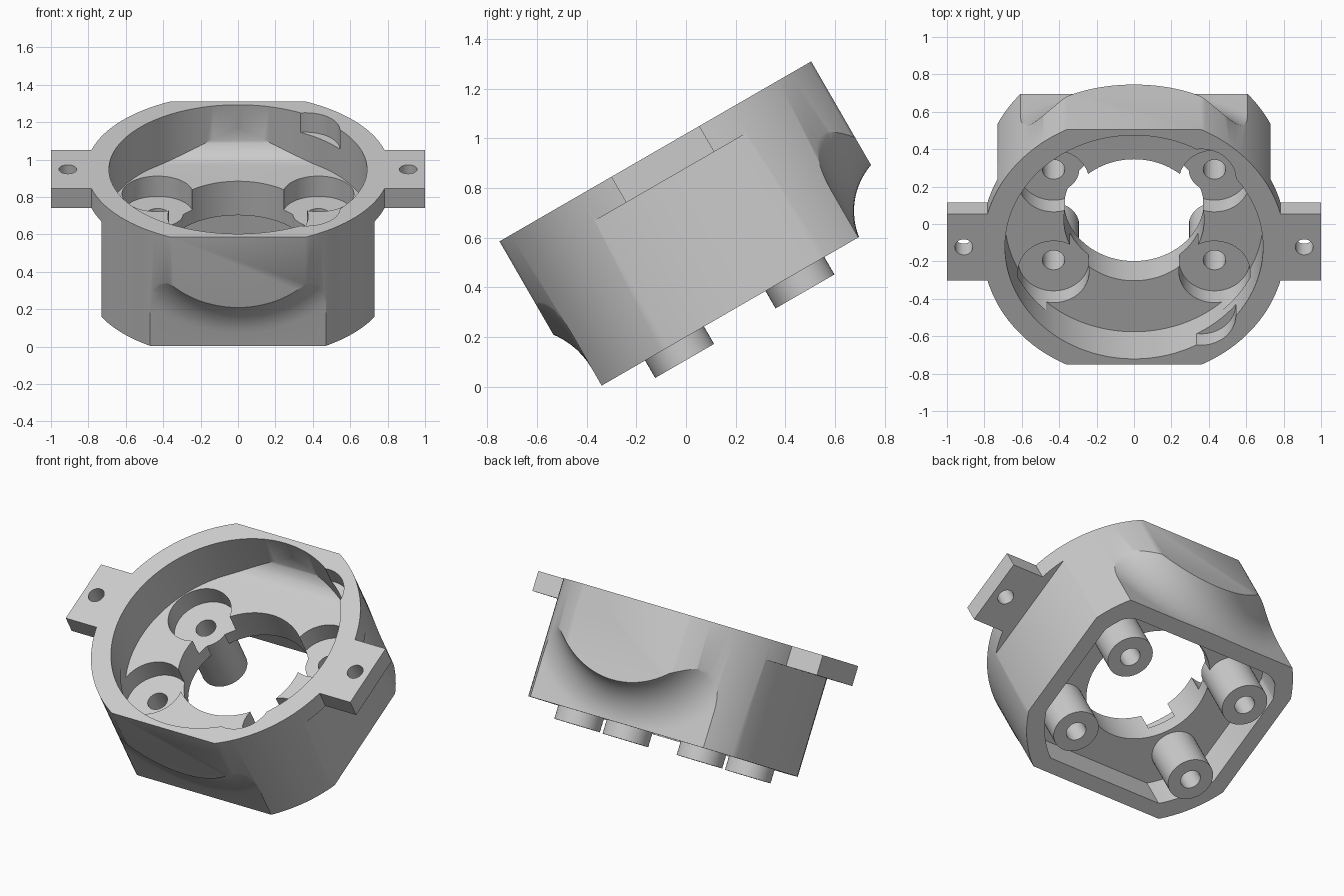
import bpy, bmesh, math
from mathutils import Matrix

old = bpy.data.objects.get("Cube")
if old:
    bpy.data.objects.remove(old, do_unlink=True)

grey = bpy.data.materials.new("light_grey")
grey.use_nodes = True
COLOUR = (0.6, 0.6, 0.6, 1)
grey.diffuse_color = COLOUR
grey.node_tree.nodes["Principled BSDF"].inputs["Base Color"].default_value = COLOUR


def finish(name, bm):
    bmesh.ops.recalc_face_normals(bm, faces=bm.faces)
    mesh = bpy.data.meshes.new(name)
    bm.to_mesh(mesh)
    bm.free()
    mesh.materials.append(grey)
    ob = bpy.data.objects.new(name, mesh)
    bpy.context.collection.objects.link(ob)
    return ob


def cylinder(name, x, y, radius, top, bottom, sides=48):
    """Upright cylinder; top and bottom are depths below the rim plane."""
    bm = bmesh.new()
    bmesh.ops.create_cone(bm, cap_ends=True, segments=sides, radius1=radius,
                          radius2=radius, depth=bottom - top,
                          matrix=Matrix.Translation((x, y, -(top + bottom) / 2)))
    return finish(name, bm)


def box(name, x0, x1, y0, y1, top, bottom):
    bm = bmesh.new()
    centre = Matrix.Translation(((x0 + x1) / 2, (y0 + y1) / 2, -(top + bottom) / 2))
    size = Matrix.Diagonal((x1 - x0, y1 - y0, bottom - top, 1))
    bmesh.ops.create_cube(bm, size=1, matrix=centre @ size)
    return finish(name, bm)


def combine(target, tool, operation="DIFFERENCE"):
    """Apply a boolean and discard the tool."""
    mod = target.modifiers.new("cut", "BOOLEAN")
    mod.operation = operation
    mod.solver = "EXACT"
    mod.object = tool
    bpy.ops.object.select_all(action="DESELECT")
    bpy.context.view_layer.objects.active = target
    target.select_set(True)
    bpy.ops.object.modifier_apply(modifier=mod.name)
    bpy.data.objects.remove(tool, do_unlink=True)


def scoop(side, inner, major, tube, steps=96):
    """Ring cutter turned about the y axis: a concave arc running into a flat."""
    arc = [(major - tube * math.cos(a), inner + tube * (1 - math.sin(a)))
           for a in [i * math.pi / 32 for i in range(17)]]
    profile = [(major - tube, 1.2)] + arc + [(1.6, inner), (1.6, 1.2)]
    bm = bmesh.new()
    rings = []
    for s in range(steps):
        t = 2 * math.pi * s / steps
        rings.append([bm.verts.new((r * math.cos(t), side * v, 0.09 + r * math.sin(t)))
                      for r, v in profile])
    n = len(profile)
    for s in range(steps):
        a, b = rings[s], rings[(s + 1) % steps]
        for i in range(n):
            j = (i + 1) % n
            bm.faces.new((a[i], a[j], b[j], b[i]))
    return finish("scoop_cutter", bm)


DEPTH = 0.709
bosses = [(x, y) for x in (-0.43, 0.43) for y in (-0.32, 0.24)]

# Outer shell: round drum with front, back and side flats
body = cylinder("housing", 0, 0, 0.81, 0, DEPTH, 128)
combine(body, box("flats", -1, 1, -0.725, 0.725, -0.1, 1), "INTERSECT")
for s in (-1, 1):
    x0, x1 = sorted((s * 0.73, s * 1.2))
    combine(body, box("side_flat", x0, x1, -1, 1, 0.12, 1))

# Concave scoops low on the front and back
combine(body, scoop(-1, 0.659, 0.72, 0.324))
combine(body, scoop(1, 0.535, 0.84, 0.284))

# Mounting ears with screw holes
for s in (-1, 1):
    x0, x1 = sorted((s * 0.72, s * 1.0))
    combine(body, box("ear", x0, x1, -0.205, 0.205, 0, 0.12), "UNION")
    combine(body, cylinder("ear_hole", s * 0.91, 0, 0.048, -0.1, 0.3, 32))

# Upper bore, with a fillet left along the back of its floor
bore = cylinder("bore", 0, 0, 0.69, -0.1, 0.29, 128)
fillet = box("fillet", -0.8, 0.8, 0.546, 0.9, 0.15, 0.4)
bm = bmesh.new()
bmesh.ops.create_cone(bm, cap_ends=True, segments=64, radius1=0.144, radius2=0.144,
                      depth=2, matrix=Matrix.Translation((0, 0.546, -0.146))
                      @ Matrix.Rotation(math.pi / 2, 4, "Y"))
combine(fillet, finish("fillet_round", bm))
combine(bore, fillet)
combine(body, bore)

# Shallow notches in the rim wall
for y in (-0.42, 0.42):
    combine(body, cylinder("rim_notch", 0.36, y, 0.185, -0.1, 0.12))

# Underside cavity with rounded corners
cavity = cylinder("cavity", 0, 0, 0.70, 0.5, 0.9, 96)
bm = bmesh.new()
bmesh.ops.create_cube(bm, size=1, matrix=Matrix.Translation((0, -0.065, -0.7))
                      @ Matrix.Diagonal((1.26, 1.01, 0.6, 1)))
uprights = [e for e in bm.edges if abs(e.verts[0].co.z - e.verts[1].co.z) > 0.1]
bmesh.ops.bevel(bm, geom=uprights, offset=0.16, segments=8, profile=0.5,
                affect="EDGES")
combine(cavity, finish("cavity_limits", bm), "INTERSECT")
combine(body, cavity)

# Central opening
combine(body, cylinder("opening", 0, 0, 0.375, 0, 1, 96))

# Four screw bosses, counterbored from above
for x, y in bosses:
    combine(body, cylinder("boss", x, y, 0.137, 0.40, 0.79), "UNION")
for x, y in bosses:
    combine(body, cylinder("counterbore", x, y, 0.19, 0.2, 0.415))
    combine(body, cylinder("screw_hole", x, y, 0.06, 0.1, 1, 32))

# Smooth curved walls, then tilt the whole housing back
bpy.ops.object.select_all(action="DESELECT")
body.select_set(True)
bpy.context.view_layer.objects.active = body
bpy.ops.object.shade_smooth_by_angle(angle=math.radians(30))
body.matrix_world = (Matrix.Translation((0, -0.1235, 0.948))
                     @ Matrix.Rotation(math.radians(30), 4, "X"))
